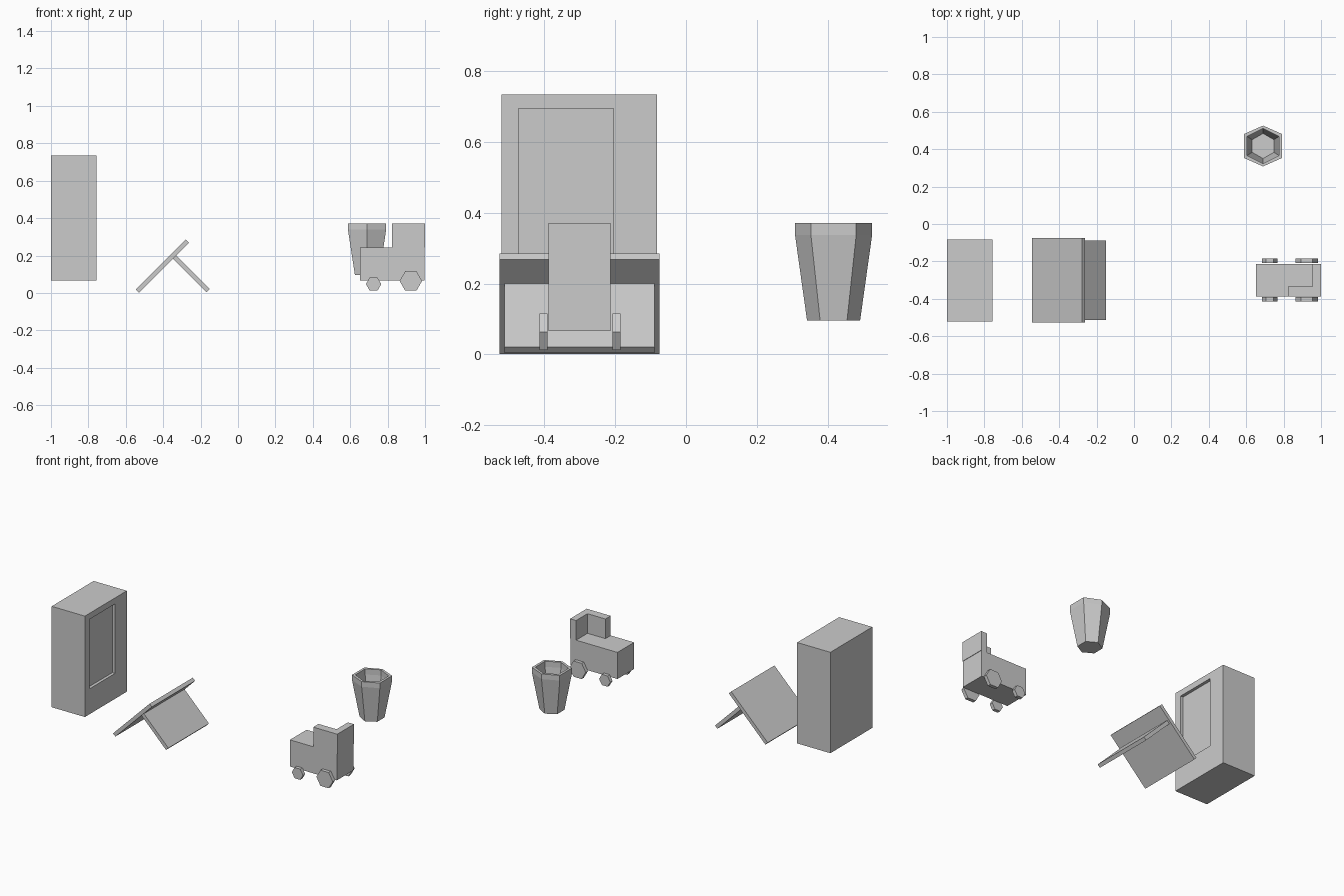
import bpy, bmesh, math
from mathutils import Matrix, Vector

if "Cube" in bpy.data.objects:
    bpy.data.objects.remove(bpy.data.objects["Cube"])


def finish(name, bm):
    bmesh.ops.recalc_face_normals(bm, faces=bm.faces)
    me = bpy.data.meshes.new(name)
    bm.to_mesh(me)
    bm.free()
    ob = bpy.data.objects.new(name, me)
    bpy.context.collection.objects.link(ob)
    return ob


def cube_bm(center, size, tilt=0.0):
    bm = bmesh.new()
    m = (Matrix.Translation(center) @ Matrix.Rotation(tilt, 4, 'Y')
         @ Matrix.Diagonal((*size, 1)))
    bmesh.ops.create_cube(bm, size=1, matrix=m)
    return bm


def span_bm(lo, hi):
    lo, hi = Vector(lo), Vector(hi)
    return cube_bm((lo + hi) / 2, hi - lo)


def prism(name, outline, axis_vec, place):
    """Extrude a 2D outline; place maps (u, v) to a 3D point."""
    bm = bmesh.new()
    face = bm.faces.new([bm.verts.new(place(u, v)) for u, v in outline])
    ext = bmesh.ops.extrude_face_region(bm, geom=[face], use_keep_orig=True)
    moved = [g for g in ext['geom'] if isinstance(g, bmesh.types.BMVert)]
    bmesh.ops.translate(bm, vec=axis_vec, verts=moved)
    return finish(name, bm)


# Cabinet with a shallow recessed panel in its +x face
bm = span_bm((-1.0, -0.521, 0.067), (-0.757, -0.082, 0.735))
bm.normal_update()
panel = max(bm.faces, key=lambda f: f.calc_center_median().x)
bmesh.ops.inset_individual(bm, faces=[panel], thickness=0.05)
mid = panel.calc_center_median()
for v in panel.verts:
    v.co.y = -0.474 if v.co.y < mid.y else -0.205
    v.co.z = 0.235 if v.co.z < mid.z else 0.695
inner = bmesh.ops.extrude_discrete_faces(bm, faces=[panel])['faces'][0]
bmesh.ops.translate(bm, vec=(-0.02, 0, 0), verts=inner.verts)
finish("cabinet", bm)

# Leaning board and its prop
finish("board", cube_bm((-0.404, -0.301, 0.143), (0.378, 0.452, 0.024), -math.pi / 4))
finish("board_prop", cube_bm((-0.250, -0.301, 0.103), (0.257, 0.425, 0.024), math.pi / 4))

# Six-sided cup: rings of (half width x, shoulder y, tip y, z), outside then inside
rings = [(0.065, 0.038, 0.075, 0.096), (0.102, 0.064, 0.109, 0.338),
         (0.102, 0.064, 0.109, 0.372), (0.086, 0.051, 0.094, 0.372),
         (0.086, 0.051, 0.094, 0.335), (0.058, 0.034, 0.067, 0.112)]
bm = bmesh.new()
loops = []
for w, s, t, z in rings:
    pts = [(w, -s), (w, s), (0, t), (-w, s), (-w, -s), (0, -t)]
    loops.append([bm.verts.new((0.69 + x, 0.417 + y, z)) for x, y in pts])
for a, b in zip(loops, loops[1:]):
    for i in range(6):
        j = (i + 1) % 6
        bm.faces.new((a[i], a[j], b[j], b[i]))
bm.faces.new(loops[0])
bm.faces.new(loops[-1])
finish("cup", bm)

# Toy vehicle body and L-shaped cab wall
finish("vehicle_body", span_bm((0.652, -0.388, 0.066), (0.996, -0.214, 0.242)))
cab = [(0.823, -0.388), (0.999, -0.388), (0.999, -0.214),
       (0.955, -0.214), (0.955, -0.333), (0.823, -0.333)]
prism("cab_wall", cab, (0, 0, 0.13), lambda u, v: (u, v, 0.242))

# Hexagonal wheels, small at the front and large at the rear
for label, x, r in (("front", 0.725, 0.041), ("rear", 0.924, 0.06)):
    z = 0.012 + r * math.cos(math.pi / 6)
    hexagon = [(x + r * math.cos(k * math.pi / 3), z + r * math.sin(k * math.pi / 3))
               for k in range(6)]
    for side, y in (("near", -0.414), ("far", -0.208)):
        prism(f"{label}_wheel_{side}", hexagon, (0, 0.023, 0),
              lambda u, v, y=y: (u, y, v))
